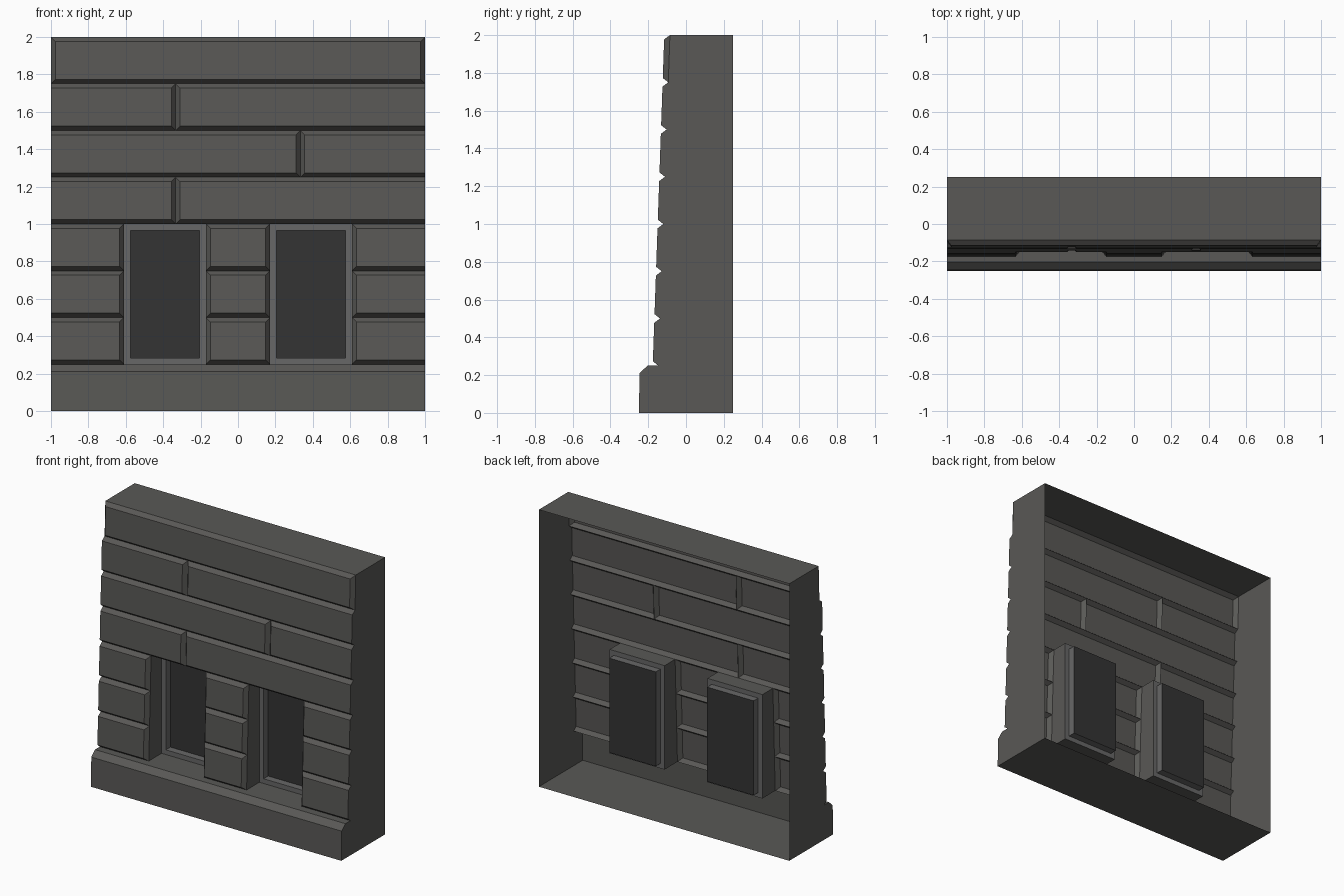
import bpy, bmesh
from mathutils import Vector

if "Cube" in bpy.data.objects:
    bpy.data.objects.remove(bpy.data.objects["Cube"])

B = 0.023             # bevel width of each stone
BACK = 0.25           # open rear edge
FRAME_Y, GLASS_Y = 0.0, 0.052


def face_y(z):        # battered front of the stones
    return -0.185 + 0.035 * z


def joint_y(z):       # bottom of the joints between stones
    return -0.155 + 0.035 * z


def material(name, rgb):
    m = bpy.data.materials.new(name)
    m.diffuse_color = (*rgb, 1)
    m.use_nodes = True
    m.node_tree.nodes["Principled BSDF"].inputs["Base Color"].default_value = m.diffuse_color
    return m


STONE = material("stone", (0.100, 0.098, 0.092))
FRAME = material("frame", (0.135, 0.135, 0.135))
GLASS = material("glass", (0.033, 0.033, 0.033))


def make(name, faces, mat):
    """Faces are (points, outward hint) pairs."""
    bm = bmesh.new()
    for pts, hint in faces:
        f = bm.faces.new([bm.verts.new(p) for p in pts])
        f.normal_update()
        if f.normal.dot(Vector(hint)) < 0:
            f.normal_flip()
    bmesh.ops.remove_doubles(bm, verts=bm.verts, dist=1e-5)
    me = bpy.data.meshes.new(name)
    bm.to_mesh(me)
    bm.free()
    me.materials.append(mat)
    ob = bpy.data.objects.new(name, me)
    bpy.context.collection.objects.link(ob)


def rect(x0, x1, z0, z1, y):
    ys = y if callable(y) else (lambda z: y)
    return [(x, ys(z), z) for x, z in ((x0, z0), (x1, z0), (x1, z1), (x0, z1))]


def ring(a, b, hints):
    """Band of quads between two rectangles: bottom, right, top, left."""
    out = []
    for i, h in enumerate(hints):
        j = (i + 1) % 4
        if h and (Vector(a[i]) - Vector(b[i])).length > 1e-4:
            out.append(([a[i], a[j], b[j], b[i]], h))
    return out


OUT = ((0, -.1, -1), (1, -.1, 0), (0, -.1, 1), (-1, -.1, 0))
INW = ((0, 0, 1), (-1, 0, 0), (0, 0, -1), (1, 0, 0))
FRONT = (0, -1, 0)


def stone(x0, x1, z0, z1, ends=False):
    """Raised stone; ends on the wall edge run straight unless ends is set."""
    l = B if ends or x0 > -1 else 0
    r = B if ends or x1 < 1 else 0
    base = rect(x0, x1, z0, z1, joint_y)
    top = rect(x0 + l, x1 - r, z0 + B, z1 - B, face_y)
    hints = [OUT[0], OUT[1] if r else None, OUT[2], OUT[3] if l else None]
    return [(top, FRONT)] + ring(base, top, hints)


# stone courses
third = 1 / 3
piers = [-1, -0.61, -0.171, 0.171, 0.61, 1]
stones = []
for i in range(3):
    z = 0.25 * (i + 1)
    for k in (0, 2, 4):
        stones += stone(piers[k], piers[k + 1], z, z + 0.25)
for z, x in ((1.0, -third), (1.25, third), (1.5, -third)):
    stones += stone(-1, x, z, z + 0.25) + stone(x, 1, z, z + 0.25)
stones += stone(-1, 1, 1.75, 2.0, ends=True)
make("stone_courses", stones, STONE)

# plinth with chamfered top and ledge
plinth = [(-0.25, 0), (-0.245, 0.212), (-0.203, 0.25), (joint_y(0.25), 0.25)]
strip = []
for (ya, za), (yb, zb) in zip(plinth, plinth[1:]):
    strip.append(([(-1, ya, za), (1, ya, za), (1, yb, zb), (-1, yb, zb)], (0, -1, 1)))
make("plinth", strip, STONE)

# shell: two ends following the stone profile, top and floor
prof = plinth[:]
for i in range(1, 7):
    a, b = 0.25 * i + B, 0.25 * (i + 1) - B
    prof += [(face_y(a), a), (face_y(b), b), (joint_y(b + B), b + B)]
prof += [(joint_y(2), 2), (BACK, 2), (BACK, 0)]
shell = [([(s, y, z) for y, z in prof], (s, 0, 0)) for s in (-1, 1)]
for y, z, n in ((joint_y(2), 2, 1), (-0.25, 0, -1)):
    shell.append(([(-1, y, z), (1, y, z), (1, BACK, z), (-1, BACK, z)], (0, 0, n)))
make("side_top_floor_shell", shell, STONE)

# recessed windows
for side, x0, x1 in (("left", -0.61, -0.171), ("right", 0.171, 0.61)):
    w = 0.034
    mouth = rect(x0, x1, 0.25, 1.0, joint_y)
    outer = rect(x0, x1, 0.25, 1.0, FRAME_Y)
    inner = rect(x0 + w, x1 - w, 0.25 + w, 1.0 - w, FRAME_Y)
    pane = rect(x0 + w, x1 - w, 0.25 + w, 1.0 - w, GLASS_Y)
    make(f"{side}_window_reveal", ring(mouth, outer, INW), STONE)
    make(f"{side}_window_frame", ring(outer, inner, [FRONT] * 4) + ring(inner, pane, INW), FRAME)
    make(f"{side}_window_glass", [(pane, FRONT)], GLASS)
